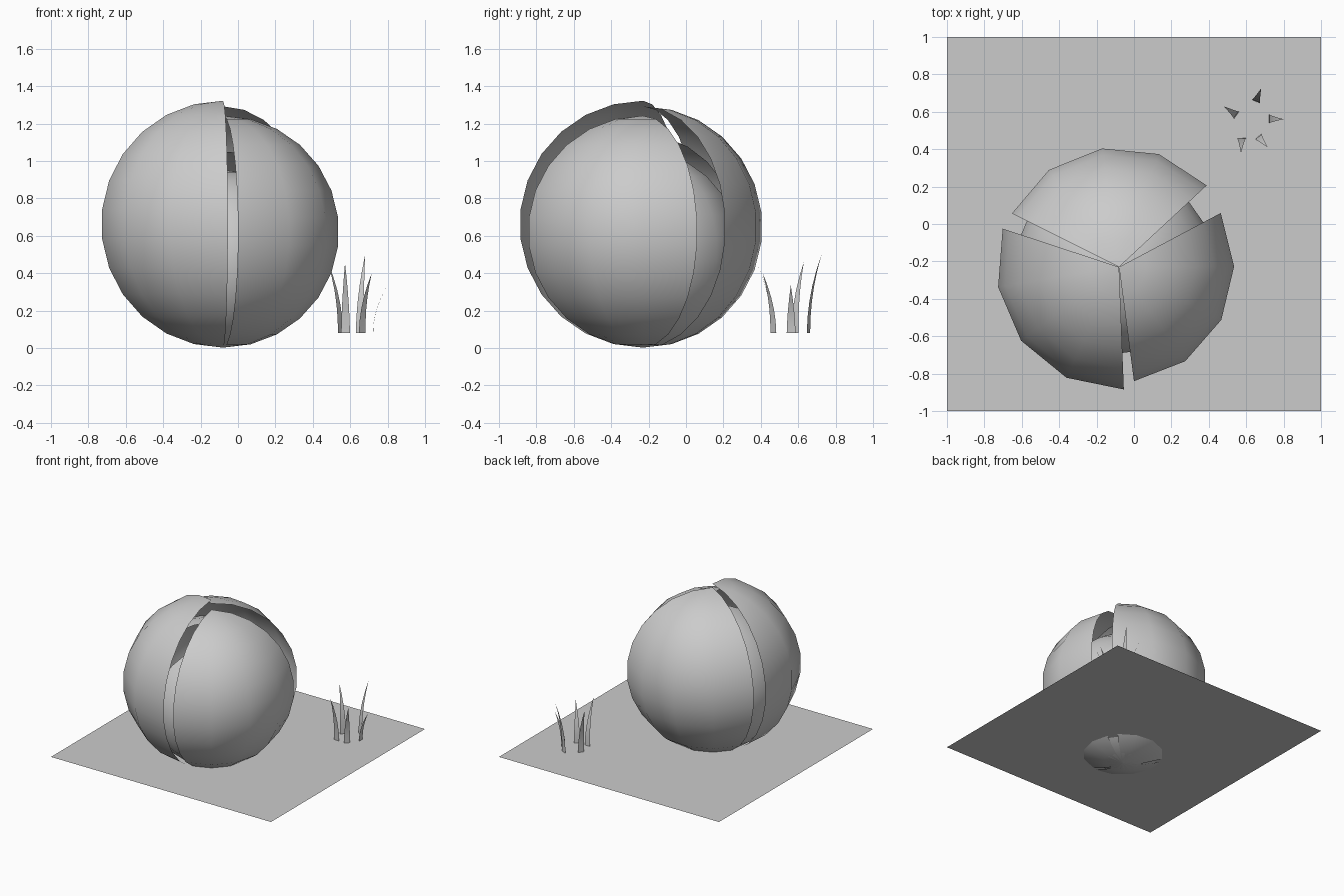
import bpy
from math import sin, cos, pi, radians, hypot

if "Cube" in bpy.data.objects:
    bpy.data.objects.remove(bpy.data.objects["Cube"])

GROUND_Z = 0.08
CX, CY = -0.08, -0.23


def make_mesh(name, verts, faces, smooth=True):
    mesh = bpy.data.meshes.new(name)
    mesh.from_pydata(verts, [], faces)
    mesh.polygons.foreach_set("use_smooth", [smooth] * len(faces))
    mesh.update()
    obj = bpy.data.objects.new(name, mesh)
    bpy.context.collection.objects.link(obj)
    return obj


def petal(name, radius, centre_deg, arc_deg=110.5, cols=4, rings=13):
    """Open lune of a sphere, standing on its bottom pole."""
    zc = radius + 0.002
    verts = [(CX, CY, zc - radius)]
    for i in range(1, rings):
        t = pi * i / rings
        for j in range(cols + 1):
            a = radians(centre_deg + arc_deg * (j / cols - 0.5))
            verts.append((CX + radius * sin(t) * cos(a),
                          CY + radius * sin(t) * sin(a),
                          zc - radius * cos(t)))
    verts.append((CX, CY, zc + radius))
    top, w = len(verts) - 1, cols + 1
    faces = []
    for j in range(cols):
        faces.append((0, 2 + j, 1 + j))
        last = 1 + (rings - 2) * w + j
        faces.append((last, last + 1, top))
        for i in range(rings - 2):
            k = 1 + i * w + j
            faces.append((k, k + 1, k + w + 1, k + w))
    return make_mesh(name, verts, faces)


def grass_blade(name, base, tip, height, width=0.047, segs=5):
    """Flat tapering ribbon that bends outwards."""
    dx, dy = tip[0] - base[0], tip[1] - base[1]
    d = hypot(dx, dy)
    px, py = -dy / d, dx / d
    verts = []
    for i in range(segs):
        t = i / segs
        x, y = base[0] + dx * t ** 2, base[1] + dy * t ** 2
        z = GROUND_Z + (height - GROUND_Z) * t
        h = width / 2 * (1 - t ** 1.6)
        verts += [(x - px * h, y - py * h, z), (x + px * h, y + py * h, z)]
    verts.append((tip[0], tip[1], height))
    faces = [(2 * i, 2 * i + 1, 2 * i + 3, 2 * i + 2) for i in range(segs - 1)]
    faces.append((2 * segs - 2, 2 * segs - 1, 2 * segs))
    return make_mesh(name, verts, faces)


# Ground sheet
make_mesh("ground_sheet",
          [(-1, -1, GROUND_Z), (1, -1, GROUND_Z), (1, 1, GROUND_Z), (-1, 1, GROUND_Z)],
          [(0, 1, 2, 3)], False)

# Outer bud petals
for n, r, a in (("left", 0.660, 217), ("back", 0.645, 98.2), ("right", 0.620, -27.3)):
    petal("outer_petal_" + n, r, a)

# Inner bud petals closing the gaps
for n, r, a in (("left", 0.570, 171), ("right", 0.525, 49), ("front", 0.475, 291)):
    petal("inner_petal_" + n, r, a)

# Grass tuft
for i, (base, tip, h) in enumerate((
        ((0.652, 0.655), (0.68, 0.725), 0.50),
        ((0.548, 0.582), (0.48, 0.63), 0.46),
        ((0.722, 0.562), (0.80, 0.56), 0.335),
        ((0.575, 0.460), (0.572, 0.38), 0.455),
        ((0.664, 0.467), (0.715, 0.41), 0.40))):
    grass_blade("grass_blade_%d" % (i + 1), base, tip, h)
